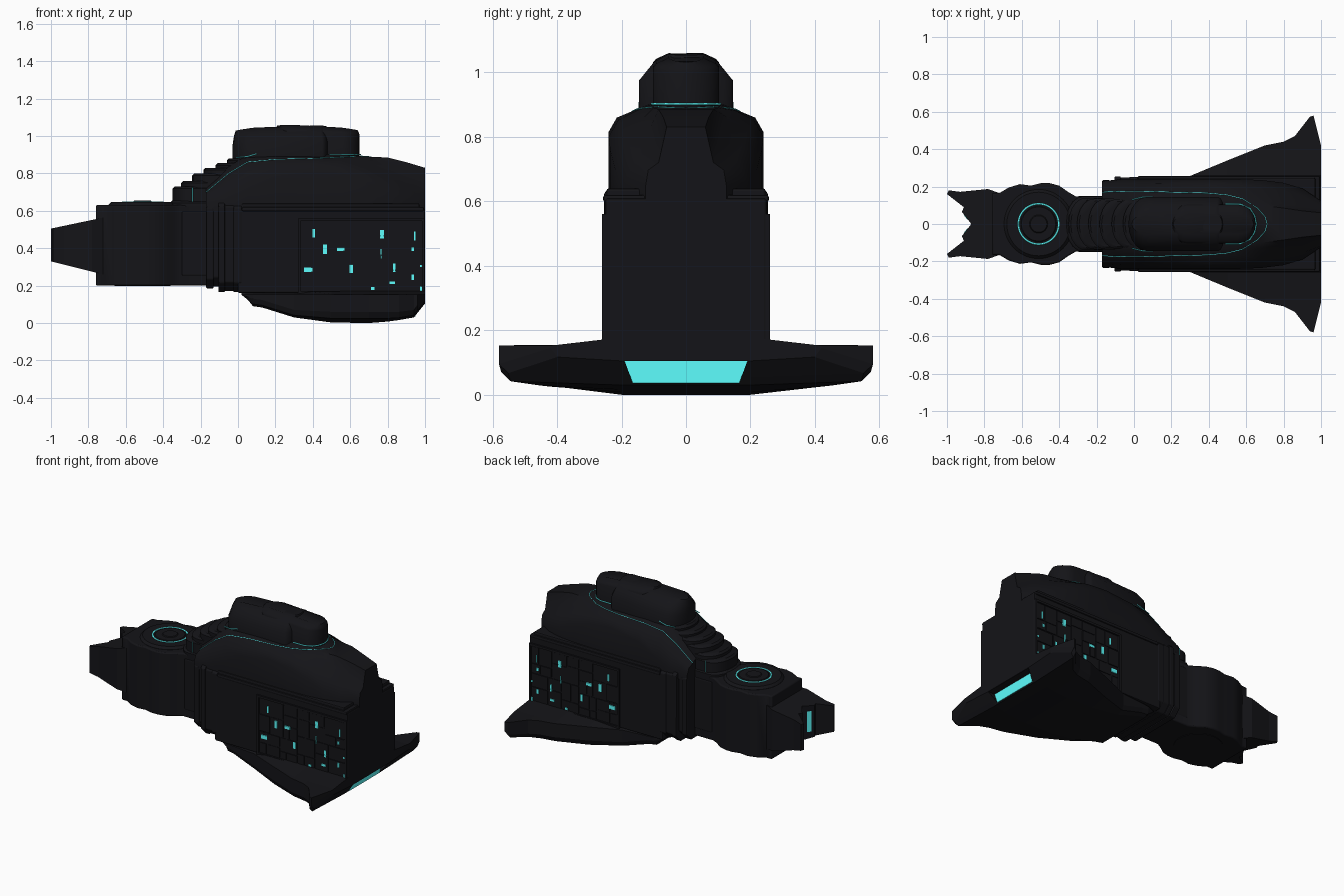
import bpy, bmesh, math, random

if "Cube" in bpy.data.objects:
    bpy.data.objects.remove(bpy.data.objects["Cube"])

random.seed(7)


def material(name, col):
    m = bpy.data.materials.new(name)
    m.diffuse_color = (*col, 1)
    m.use_nodes = True
    m.node_tree.nodes["Principled BSDF"].inputs["Base Color"].default_value = m.diffuse_color
    return m


DARK = material("dark_hull", (0.007, 0.007, 0.009))
GLOW = material("cyan_glow", (0.11, 1.0, 1.0))


def finish(name, bm, mat=DARK, smooth=None, bevel=0):
    bmesh.ops.recalc_face_normals(bm, faces=bm.faces)
    me = bpy.data.meshes.new(name)
    bm.to_mesh(me)
    bm.free()
    ob = bpy.data.objects.new(name, me)
    bpy.context.collection.objects.link(ob)
    me.materials.append(mat)
    if bevel:
        b = ob.modifiers.new("bevel", 'BEVEL')
        b.width, b.segments = bevel, 2
    if smooth:
        bpy.ops.object.select_all(action='DESELECT')
        ob.select_set(True)
        bpy.context.view_layer.objects.active = ob
        bpy.ops.object.shade_smooth_by_angle(angle=math.radians(smooth))
    return ob


def loft(name, rings, **kw):
    """Skin closed rings of equal point count and cap both ends."""
    bm = bmesh.new()
    rs = [[bm.verts.new(p) for p in r] for r in rings]
    n = len(rs[0])
    for a, b in zip(rs, rs[1:]):
        for i in range(n):
            j = (i + 1) % n
            bm.faces.new((a[i], a[j], b[j], b[i]))
    bm.faces.new(rs[0])
    bm.faces.new(rs[-1])
    return finish(name, bm, **kw)


def mirrored(half):
    """Close a half outline of (a, b) pairs across b or y = 0."""
    return half + [(x, -y) for x, y in reversed(half) if abs(y) > 1e-6]


def prism(name, outline, lo, hi, **kw):
    f = lambda v, x: v(x) if callable(v) else v
    return loft(name, [[(x, y, f(z, x)) for x, y in outline] for z in (lo, hi)], **kw)


def boxes(name, items, mat=DARK, **kw):
    """One object from many (x0, x1, y0, y1, z0, z1) boxes."""
    bm = bmesh.new()
    for x0, x1, y0, y1, z0, z1 in items:
        vs = bmesh.ops.create_cube(bm, size=1)['verts']
        for v in vs:
            v.co = ((x0 + x1) / 2 + v.co.x * (x1 - x0), (y0 + y1) / 2 + v.co.y * (y1 - y0),
                    (z0 + z1) / 2 + v.co.z * (z1 - z0))
    return finish(name, bm, mat, **kw)


def disc(name, x, r, z0, z1, chamfer=0.0):
    ring = lambda r, z: [(x + r * math.cos(t * math.tau / 48), r * math.sin(t * math.tau / 48), z) for t in range(48)]
    return loft(name, [ring(r, z0), ring(r, z1 - chamfer), ring(r - chamfer, z1)], smooth=30)


def trim(name, pts, r=0.003, cyclic=False):
    cu = bpy.data.curves.new(name, 'CURVE')
    cu.dimensions, cu.bevel_depth, cu.bevel_resolution = '3D', r, 1
    s = cu.splines.new('POLY')
    s.points.add(len(pts) - 1)
    for p, c in zip(s.points, pts):
        p.co = (*c, 1)
    s.use_cyclic_u = cyclic
    cu.materials.append(GLOW)
    bpy.context.collection.objects.link(bpy.data.objects.new(name, cu))


def capsule(x0, x1, w, r0, r1, n=10):
    """Plan outline with elliptical ends of lengths r0 and r1."""
    pts = []
    for cx, r, start in ((x1 - r1, r1, -0.5), (x0 + r0, r0, 0.5)):
        for i in range(n + 1):
            t = math.pi * (start + i / n)
            pts.append((cx + r * math.cos(t), w * math.sin(t)))
    return pts


# forked nose, tapering in height
fork = mirrored([(-0.87, 0), (-0.92, 0.065), (-0.91, 0.09), (-1, 0.16), (-0.99, 0.18),
                 (-0.93, 0.172), (-0.78, 0.187), (-0.72, 0.165), (-0.70, 0.10)])
prism("forked_nose", fork, lambda x: 0.33 - 0.25 * (x + 1), lambda x: 0.505 + 0.21 * (x + 1))
for s in (-1, 1):  # thin light bars set on the walls of the notch
    bar = [(-0.909, s * 0.051), (-0.890, s * 0.026), (-0.892, s * 0.024), (-0.911, s * 0.049)]
    prism("nose_light", bar, 0.35, 0.49, mat=GLOW)

# head and neck
head = mirrored([(-0.76, 0.165), (-0.72, 0.165), (-0.67, 0.195), (-0.61, 0.213), (-0.55, 0.205), (-0.50, 0.218),
                 (-0.45, 0.218), (-0.40, 0.205), (-0.35, 0.17), (-0.31, 0.147), (-0.15, 0.147)])
prism("head_body", head, 0.2, 0.63, bevel=0.008, smooth=35)
disc("head_deck", -0.51, 0.185, 0.6, 0.646, 0.015)
disc("head_plate", -0.51, 0.095, 0.64, 0.65, 0.004)
disc("head_hub", -0.51, 0.05, 0.64, 0.655, 0.006)
disc("head_keel_plate", -0.51, 0.15, 0.197, 0.25)
trim("head_ring", [(-0.51 + 0.108 * math.cos(i * math.tau / 48), 0.108 * math.sin(i * math.tau / 48), 0.645)
                   for i in range(48)], 0.0055, True)

# ribbed collar
for i, (x0, x1, w, z0, z1) in enumerate([(-0.30, -0.15, 0.15, 0.205, 0.62), (-0.17, -0.13, 0.235, 0.185, 0.64),
                                         (-0.135, -0.10, 0.228, 0.195, 0.635), (-0.105, -0.07, 0.254, 0.165, 0.65),
                                         (-0.075, -0.02, 0.248, 0.17, 0.645), (-0.025, 0.02, 0.252, 0.165, 0.64)]):
    c = 0.05
    sec = [(-w, z0 + c), (-w + c, z0), (w - c, z0), (w, z0 + c), (w, z1 - c / 2), (w - c / 2, z1),
           (c / 2 - w, z1), (-w, z1 - c / 2)]
    loft("collar_rib_%d" % i, [[(x, y, z) for y, z in sec] for x in (x0, x1)], bevel=0.006)

# main hull block and shelf
boxes("main_hull", [(0, 1.0, -0.25, 0.25, 0.16, 0.61)], bevel=0.008)
boxes("hull_shelf", [(0.02, 0.995, -0.257, 0.257, 0.597, 0.62), (0.02, 0.97, -0.247, 0.247, 0.60, 0.64)], bevel=0.008)

# lower skirt with wings: x, half width, keel height
rings = []
for x, w, zb in [(0.02, 0.21, 0.165), (0.08, 0.235, 0.09), (0.13, 0.24, 0.083), (0.3, 0.257, 0.03), (0.5, 0.34, 0.003),
                 (0.7, 0.42, 0.0), (0.8, 0.44, 0.008), (0.86, 0.47, 0.016), (0.94, 0.573, 0.03),
                 (0.96, 0.58, 0.055), (1.0, 0.42, 0.105)]:
    half = [(0.2, zb), (w * 0.95, max(zb + 0.012, 0.025)), (w, max(min(zb + 0.04, 0.15), 0.06)), (w, 0.153),
            (min(w, 0.4) * 0.99, 0.155), (0.2, 0.178)]
    rings.append([(x, y, z) for y, z in half] + [(x, -y, z) for y, z in reversed(half)])
skirt = loft("skirt_wings", rings)

# engine slot sunk into the raked stern
slot = [(-0.165, 0.036), (0.165, 0.036), (0.19, 0.104), (-0.19, 0.104)]
cutter = loft("slot_cutter", [[(x, y, z) for y, z in slot] for x in (0.94, 1.1)])
cutter.hide_render = True
cutter.hide_set(True)
cut = skirt.modifiers.new("slot", 'BOOLEAN')
cut.operation, cut.object, cut.solver = 'DIFFERENCE', cutter, 'EXACT'
loft("engine_glow", [[(x, y, z) for y, z in slot] for x in (0.935, 0.949)], mat=GLOW)

# upper hull: x, then width and height of shoulder, upper edge and deck
upper = [(-0.17, 0.23, 0.64, 0.17, 0.70, 0.10, 0.74), (-0.05, 0.24, 0.66, 0.175, 0.80, 0.12, 0.84),
         (0.05, 0.24, 0.70, 0.175, 0.86, 0.13, 0.895), (0.2, 0.24, 0.78, 0.17, 0.875, 0.13, 0.90),
         (0.4, 0.24, 0.815, 0.165, 0.88, 0.12, 0.90), (0.55, 0.24, 0.80, 0.155, 0.88, 0.11, 0.90),
         (0.68, 0.235, 0.76, 0.13, 0.86, 0.10, 0.89), (0.8, 0.22, 0.70, 0.11, 0.83, 0.085, 0.885),
         (0.9, 0.19, 0.66, 0.095, 0.78, 0.07, 0.86), (1.0, 0.125, 0.65, 0.085, 0.72, 0.06, 0.83)]
rings = []
for x, w, zs, w2, z2, w3, zt in upper:
    half = [(w, 0.6), (w, zs), ((w + w2) / 2 + 0.012, (zs + z2) / 2 + 0.012), (w2, z2), (w3, zt)]
    rings.append([(x, y, z) for y, z in half] + [(x, -y, z) for y, z in reversed(half)])
loft("upper_hull", rings, smooth=40)

# terraced steps up from the neck
for i, (x, z, w) in enumerate([(-0.365, 0.655, 0.147), (-0.35, 0.73, 0.14), (-0.305, 0.76, 0.135), (-0.245, 0.80, 0.135),
                               (-0.185, 0.83, 0.133), (-0.12, 0.855, 0.13), (-0.06, 0.88, 0.13)]):
    out = [capsule(x + d, 0.3, w - d, 0.09, 0.05) for d in (0, 0, 0.012)]
    loft("step_%d" % i, [[(a, b, h) for a, b in o] for o, h in zip(out, (0.6, z - 0.012, z))], smooth=40)


# top superstructure with a slightly arched roof
def tower(name, x0, x1, w, r0, r1, levels):
    roof = lambda x: 1.06 - 0.28 * (x - 0.32) ** 2
    rr = []
    for d, dz in levels:
        o = capsule(x0 + d * 0.2, x1 - d * 0.2, w - d, r0, r1)
        rr.append([(a, b, 0.86 if dz is None else roof(a) + dz) for a, b in o])
    loft(name, rr, smooth=40)


tower("command_deck", -0.03, 0.49, 0.145, 0.10, 0.04, [(0, None), (0, -0.08), (0.045, -0.025), (0.09, 0)])
tower("command_deck_rear", 0.2, 0.65, 0.103, 0.08, 0.09, [(0, None), (0, -0.03), (0.01, -0.018), (0.05, 0)])

# glowing trim lines
side = [(x, w2, z2) for x, _, _, w2, z2, _, _ in upper[:5]]
loop = side + [(0.5, 0.155, 0.885), (0.58, 0.135, 0.889), (0.66, 0.085, 0.893), (0.70, 0.04, 0.89), (0.712, 0, 0.888)]
trim("deck_line", loop + [(x, -y, z) for x, y, z in reversed(loop[:-1])], 0.002)
arc = [(0.49, 0.106, 0.902), (0.57, 0.105, 0.902), (0.62, 0.083, 0.902), (0.645, 0.045, 0.902), (0.655, 0, 0.902)]
trim("rear_deck_line", arc + [(x, -y, z) for x, y, z in reversed(arc[:-1])], 0.0035)
for s in (-1, 1):
    trim("step_line", [(-0.243, s * 0.141, 0.65), (-0.243, s * 0.141, 0.725)], 0.002)
    trim("tower_line", [(-0.01, s * 0.13, 0.885), (0.05, s * 0.145, 0.89), (0.10, s * 0.145, 0.905)], 0.003)

# side panels: frame, random tiles and lit windows
tiles = []


def split(x0, x1, z0, z1, depth):
    w, h = x1 - x0, z1 - z0
    if depth == 0 or max(w, h) < 0.09:
        tiles.append((x0 + 0.004, x1 - 0.004, 0.24, random.uniform(0.2525, 0.257), z0 + 0.004, z1 - 0.004))
        return
    t = random.uniform(0.35, 0.65)
    if w > h:
        split(x0, x0 + w * t, z0, z1, depth - 1)
        split(x0 + w * t, x1, z0, z1, depth - 1)
    else:
        split(x0, x1, z0, z0 + h * t, depth - 1)
        split(x0, x1, z0 + h * t, z1, depth - 1)


split(0.335, 0.985, 0.17, 0.545, 5)
frame = [(0.32, 0.995, 0.24, 0.261, 0.545, 0.56), (0.32, 0.995, 0.24, 0.261, 0.155, 0.17),
         (0.32, 0.335, 0.24, 0.261, 0.155, 0.56), (0.985, 0.998, 0.24, 0.261, 0.155, 0.56)]
lit = [(.405, .48, .012, .045), (.465, .395, .02, .05), (.55, .395, .04, .018), (.375, .285, .045, .025),
       (.605, .29, .018, .045), (.72, .185, .02, .015), (.77, .475, .022, .045), (.765, .37, .006, .05),
       (.835, .295, .012, .045), (.825, .215, .03, .015), (.935, .395, .014, .02), (.935, .245, .014, .03),
       (.945, .465, .006, .05), (.978, .305, .012, .012), (.978, .18, .01, .03)]
windows = [(x - w / 2, x + w / 2, 0.24, 0.2585, z - h / 2, z + h / 2) for x, z, w, h in lit]
for label, s in (("front", -1), ("back", 1)):
    flip = lambda bs: bs if s > 0 else [(a, b, -d, -c, e, f) for a, b, c, d, e, f in bs]
    boxes(label + "_panel_tiles", flip(tiles))
    boxes(label + "_panel_frame", flip(frame))
    boxes(label + "_windows", flip(windows), GLOW)
